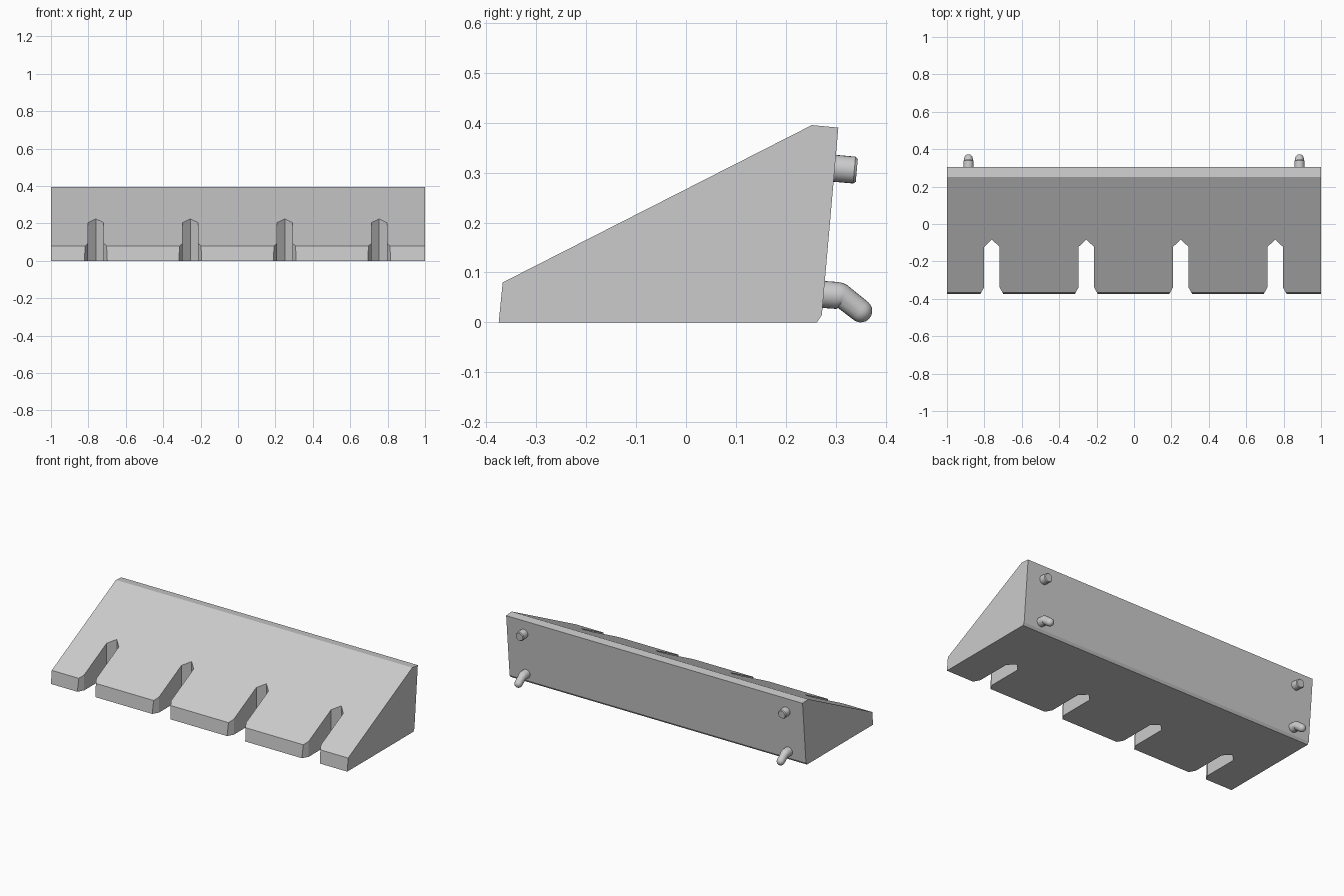
import bpy
import bmesh
from math import sin, cos, pi, radians
from mathutils import Vector

default = bpy.data.objects.get("Cube")
if default:
    bpy.data.objects.remove(default, do_unlink=True)

grey = bpy.data.materials.new("light grey plastic")
grey.use_nodes = True
COLOUR = (0.6, 0.6, 0.6, 1)
grey.diffuse_color = COLOUR
grey.node_tree.nodes["Principled BSDF"].inputs["Base Color"].default_value = COLOUR


def make_object(name, bm):
    bmesh.ops.recalc_face_normals(bm, faces=bm.faces)
    mesh = bpy.data.meshes.new(name)
    bm.to_mesh(mesh)
    bm.free()
    mesh.materials.append(grey)
    obj = bpy.data.objects.new(name, mesh)
    bpy.context.collection.objects.link(obj)
    return obj


def add_prism(bm, points, offset):
    face = bm.faces.new([bm.verts.new(p) for p in points])
    result = bmesh.ops.extrude_face_region(bm, geom=[face])
    moved = [v for v in result["geom"] if isinstance(v, bmesh.types.BMVert)]
    bmesh.ops.translate(bm, verts=moved, vec=offset)


def make_peg(name, x, rings, sides=24):
    # Each ring is y, z, downward tilt in degrees, radius
    bm = bmesh.new()
    loops = []
    for y, z, tilt, radius in rings:
        up = Vector((0, sin(radians(tilt)), cos(radians(tilt))))
        centre = Vector((x, y, z))
        loops.append([bm.verts.new(centre + radius * (Vector((cos(a), 0, 0)) + up * sin(a)))
                      for a in (2 * pi * i / sides for i in range(sides))])
    for a, b in zip(loops, loops[1:]):
        for i in range(sides):
            j = (i + 1) % sides
            bm.faces.new((a[i], a[j], b[j], b[i]))
    bm.faces.new(loops[0])
    bm.faces.new(loops[-1])
    obj = make_object(name, bm)
    bpy.ops.object.select_all(action="DESELECT")
    obj.select_set(True)
    bpy.context.view_layer.objects.active = obj
    bpy.ops.object.shade_smooth_by_angle(angle=radians(30))


# Sloped wedge body
profile = [(-0.375, 0), (-0.367, 0.08), (0.252, 0.395),
           (0.305, 0.39), (0.272, 0.015), (0.262, 0)]
bm = bmesh.new()
add_prism(bm, [(-1, y, z) for y, z in profile], (2, 0, 0))
body = make_object("sloped_holder_body", bm)

# Four pointed slots with flared mouths
half_slot = [(0.072, -0.4), (0.06, -0.372), (0.041, -0.338), (0.041, -0.122)]
outline = half_slot + [(0, -0.083)] + [(-x, y) for x, y in reversed(half_slot)]
bm = bmesh.new()
for i in range(4):
    centre = -0.76 + i * 0.505
    add_prism(bm, [(centre + x, y, -0.1) for x, y in outline], (0, 0, 0.6))
cutter = make_object("slot_cutter", bm)
cutter.hide_render = True
cut = body.modifiers.new("slots", "BOOLEAN")
cut.operation = "DIFFERENCE"
cut.solver = "EXACT"
cut.object = cutter
bpy.context.view_layer.objects.active = body
bpy.ops.object.modifier_apply(modifier=cut.name)
bpy.data.objects.remove(cutter, do_unlink=True)

# Straight upper pegs with a chamfered tip
upper = [(0.28, 0.31, 5, 0.027), (0.337, 0.305, 5, 0.027), (0.342, 0.3045, 5, 0.023)]

# Lower hooks: short stem, downward bend, narrower rounded tip
hook = [(0.26, 0.057, 5, 0.027), (0.302, 0.054, 5, 0.027), (0.308, 0.053, 14, 0.0265),
        (0.313, 0.051, 24, 0.0255), (0.318, 0.048, 38, 0.0235)]
TIP_Y, TIP_Z, TIP_R, TILT = 0.35, 0.023, 0.023, 38
for step in range(6):
    a = radians(step * 16)
    along = TIP_R * sin(a)
    hook.append((TIP_Y + along * cos(radians(TILT)),
                 TIP_Z - along * sin(radians(TILT)), TILT, TIP_R * cos(a)))

for side, x in (("left", 0.885), ("right", -0.885)):
    make_peg(side + "_upper_peg", x, upper)
    make_peg(side + "_lower_hook", x, hook)
